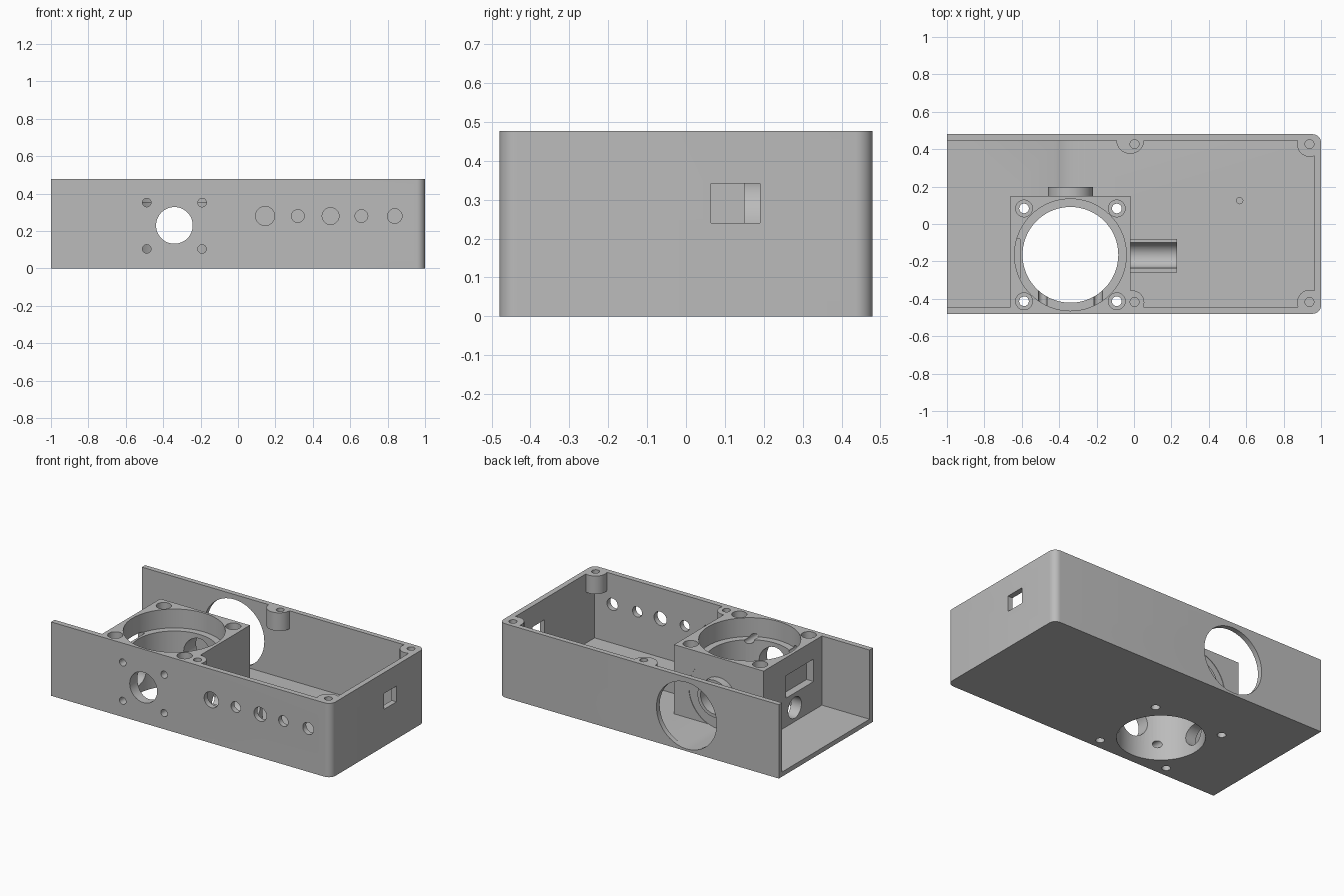
import bpy, bmesh, math
from mathutils import Matrix, Vector

if "Cube" in bpy.data.objects:
    bpy.data.objects.remove(bpy.data.objects["Cube"])

H = 0.477          # box height
FLOOR = 0.03       # floor thickness
BX, BY = -0.34, -0.165   # centre of the big vertical bore
HZ = 0.23          # height of the front/back port axis


def make(name, bm):
    me = bpy.data.meshes.new(name)
    bmesh.ops.recalc_face_normals(bm, faces=bm.faces)
    bm.to_mesh(me)
    bm.free()
    ob = bpy.data.objects.new(name, me)
    bpy.context.collection.objects.link(ob)
    return ob


def box(name, x0, x1, y0, y1, z0, z1):
    bm = bmesh.new()
    bmesh.ops.create_cube(bm, size=1)
    for v in bm.verts:
        v.co = Vector(((x0 + x1) / 2 + v.co.x * (x1 - x0),
                       (y0 + y1) / 2 + v.co.y * (y1 - y0),
                       (z0 + z1) / 2 + v.co.z * (z1 - z0)))
    return make(name, bm)


def cyl(name, axis, a, b, lo, hi, r, n=32):
    """Cylinder along an axis; a, b are the other two coordinates in xyz order."""
    bm = bmesh.new()
    bmesh.ops.create_cone(bm, cap_ends=True, segments=n, radius1=r, radius2=r, depth=hi - lo)
    m = (lo + hi) / 2
    if axis == 'X':
        mat = Matrix.Translation((m, a, b)) @ Matrix.Rotation(math.pi / 2, 4, 'Y')
    elif axis == 'Y':
        mat = Matrix.Translation((a, m, b)) @ Matrix.Rotation(math.pi / 2, 4, 'X')
    else:
        mat = Matrix.Translation((a, b, m))
    bm.transform(mat)
    return make(name, bm)


def cut(target, tool, keep=False):
    mod = target.modifiers.new("cut", 'BOOLEAN')
    mod.operation = 'DIFFERENCE'
    mod.solver = 'EXACT'
    mod.object = tool
    bpy.context.view_layer.objects.active = target
    bpy.ops.object.modifier_apply(modifier=mod.name)
    if not keep:
        bpy.data.objects.remove(tool)


# Outer block with the two right-hand upright edges rounded
body = box("enclosure", -1, 1, -0.48, 0.48, 0, H)
bm = bmesh.new()
bm.from_mesh(body.data)
edges = [e for e in bm.edges if all(v.co.x > 0.9 for v in e.verts)
         and abs(e.verts[0].co.z - e.verts[1].co.z) > 0.1]
bmesh.ops.bevel(bm, geom=edges, offset=0.045, segments=8, profile=0.5, affect='EDGES')
bm.to_mesh(body.data)
bm.free()

# Cavity, open at the top and left; everything left standing inside is removed from it
cavity = box("cavity", -1.2, 0.965, -0.445, 0.447, FLOOR, 0.6)
cut(cavity, box("bore_block", -0.66, -0.02, -0.6, 0.15, -0.1, 0.8))
cut(cavity, box("trough", -0.1, 0.23, -0.26, -0.08, -0.1, 0.12))
for x, y, r in ((-0.02, 0.45, 0.075), (0.94, 0.427, 0.068),
                (0.94, -0.42, 0.068), (-0.01, -0.42, 0.065)):
    cut(cavity, cyl("lid_boss", 'Z', x, y, 0.36, 0.8, r))
for y in (0.412, -0.408):
    cut(cavity, cyl("side_boss", 'X', y, 0.072, -1.3, -0.88, 0.039))

# Large opening in the back wall, leaving a short collar on the bore block
opening = cyl("back_opening", 'Y', BX, HZ, 0.147, 0.6, 0.215, 64)
collar = cyl("collar", 'Y', BX, HZ, 0.05, 0.197, 0.12, 48)
cut(opening, collar, keep=True)
cut(cavity, collar)
cut(body, cavity)
cut(body, opening)

# Big vertical bore with a stepped seat
cut(body, cyl("bore", 'Z', BX, BY, -0.1, 0.7, 0.256, 72))
cut(body, cyl("bore_seat", 'Z', BX, BY, 0.355, 0.7, 0.299, 72))
for sx in (-1, 1):
    for sy in (-1, 1):
        x, y = BX + sx * 0.248, BY + sy * 0.248
        cut(body, cyl("block_screw", 'Z', x, y, -0.1, 0.7, 0.026, 20))
        cut(body, cyl("block_counterbore", 'Z', x, y, 0.41, 0.7, 0.045, 28))
        # Screw holes around the front port
        cut(body, cyl("port_screw", 'Y', BX + sx * 0.148, HZ - 0.002 + sy * 0.124,
                      -0.6, -0.3, 0.023, 20))

# Ports through the bore block: front to back, and left to the trough
cut(body, cyl("main_port", 'Y', BX, HZ, -0.7, 0.3, 0.098, 48))
cut(body, cyl("side_port", 'X', -0.168, 0.12, -0.75, 0.3, 0.068, 40))
cut(body, box("block_pocket", -0.75, -0.61, -0.36, -0.08, 0.215, 0.36))

# Control holes in the front wall
for x, r in ((0.145, 0.051), (0.32, 0.034), (0.495, 0.045), (0.66, 0.034), (0.838, 0.039)):
    cut(body, cyl("control_hole", 'Y', x, 0.28, -0.6, -0.4, r))

# Socket slot in the right wall
cut(body, box("socket_slot", 0.9, 1.1, 0.064, 0.19, 0.24, 0.342))

# Screw holes in the lid bosses and side bosses, and a floor dimple
for x, y in ((0.003, 0.427), (0.938, 0.427), (0.938, -0.417), (0.003, -0.417)):
    cut(body, cyl("lid_screw", 'Z', x, y, 0.38, 0.7, 0.024, 20))
for y in (0.412, -0.408):
    cut(body, cyl("side_screw", 'X', y, 0.072, -1.3, -0.9, 0.02, 20))
cut(body, cyl("floor_dimple", 'Z', 0.565, 0.125, 0.015, 0.1, 0.017, 16))

# Single grey finish
grey = bpy.data.materials.new("grey plastic")
grey.diffuse_color = (0.5, 0.5, 0.5, 1)
grey.use_nodes = True
grey.node_tree.nodes["Principled BSDF"].inputs["Base Color"].default_value = grey.diffuse_color
body.data.materials.clear()
body.data.materials.append(grey)
for p in body.data.polygons:
    p.material_index = 0
bpy.ops.object.select_all(action='DESELECT')
body.select_set(True)
bpy.context.view_layer.objects.active = body
bpy.ops.object.shade_smooth_by_angle(angle=math.radians(30))
